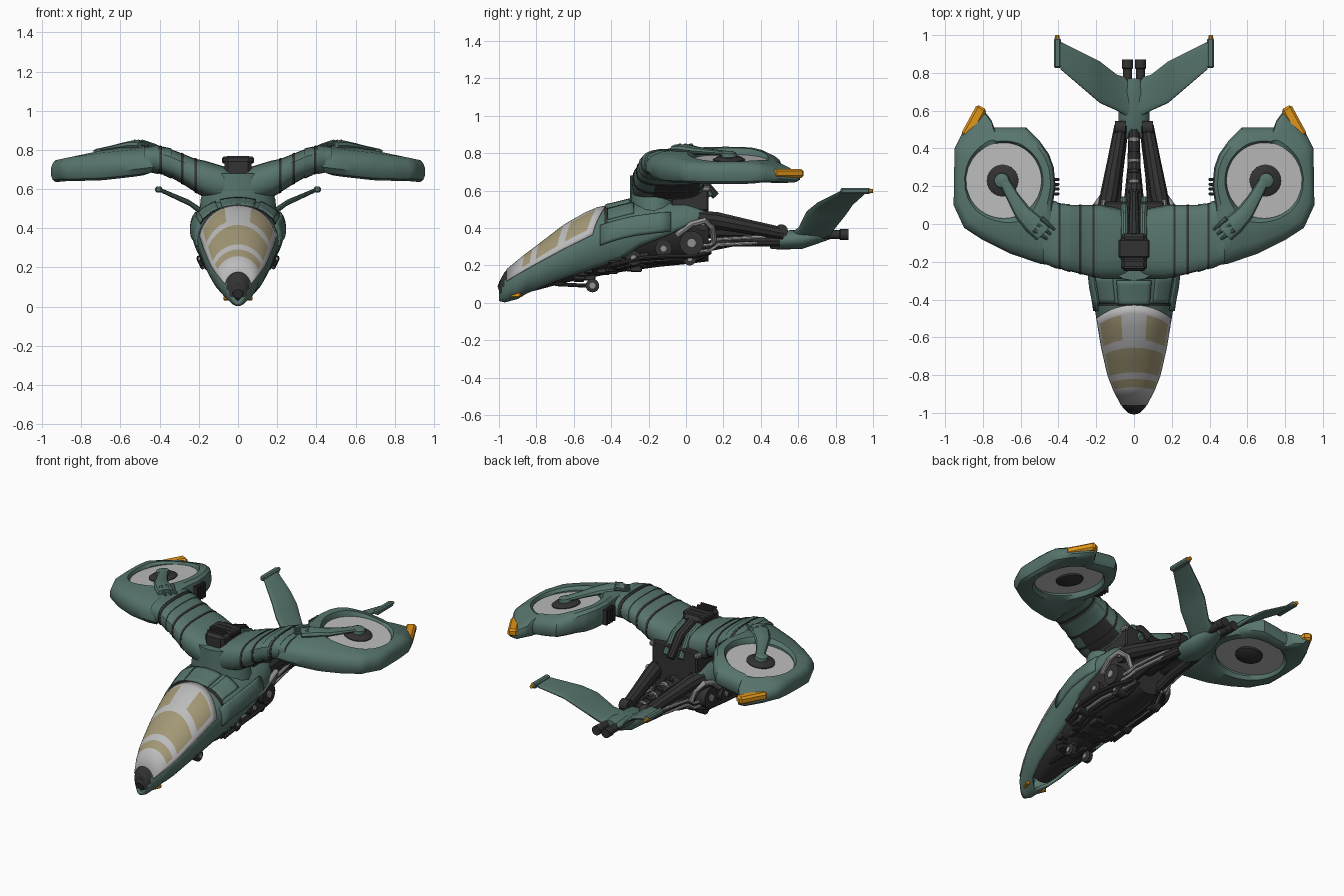
import bpy, bmesh, math, random
from mathutils import Vector

if "Cube" in bpy.data.objects:
    bpy.data.objects.remove(bpy.data.objects["Cube"])
random.seed(4)

def mat(name, r, g, b):
    m = bpy.data.materials.new(name)
    m.diffuse_color = (r, g, b, 1)
    m.use_nodes = True
    m.node_tree.nodes["Principled BSDF"].inputs["Base Color"].default_value = m.diffuse_color
    return m
GREEN = mat("hull green", .095, .175, .152)
DARK = mat("engine black", .032, .032, .033)
SILVER = mat("frame silver", .5, .5, .5)
GLASS = mat("tan glass", .36, .31, .18)
ORANGE = mat("lamp orange", .75, .3, .01)
GREY = mat("pipe grey", .28, .28, .28)

def finish(name, bm, mats, mirror=False, solid=0, angle=35):
    bmesh.ops.remove_doubles(bm, verts=bm.verts, dist=1e-5)
    bmesh.ops.recalc_face_normals(bm, faces=bm.faces)
    me = bpy.data.meshes.new(name)
    bm.to_mesh(me)
    bm.free()
    for m in mats:
        me.materials.append(m)
    for p in me.polygons:
        p.use_smooth = True
    me.set_sharp_from_angle(angle=math.radians(angle))
    ob = bpy.data.objects.new(name, me)
    bpy.context.collection.objects.link(ob)
    if mirror:
        ob.modifiers.new("mirror", 'MIRROR')
    if solid:
        s = ob.modifiers.new("thickness", 'SOLIDIFY')
        s.thickness, s.offset = solid, -1
    return ob

def loft(name, rings, mats, closed=True, caps=True, rule=None, loop=False, **kw):
    bm = bmesh.new()
    vs = [[bm.verts.new(p) for p in r] for r in rings]
    n, k = len(vs), len(vs[0])
    for i in range(n if loop else n - 1):
        for j in range(k if closed else k - 1):
            a, b, c, d = (i, j), (i, (j+1) % k), ((i+1) % n, (j+1) % k), ((i+1) % n, j)
            f = bm.faces.new([vs[p][q] for p, q in (a, b, c, d)])
            if rule:
                f.material_index = rule(i, j, f.calc_center_median())
    if caps and not loop:
        bm.faces.new(vs[0])
        bm.faces.new(vs[-1])
    return finish(name, bm, mats, **kw)

def tube(name, pts, r, m, n=10, flat=1, mirror=True):
    pts = [Vector(p) for p in pts]
    rs = r if isinstance(r, (list, tuple)) else [r] * len(pts)
    rings = []
    for i, p in enumerate(pts):
        t = (pts[min(i+1, len(pts)-1)] - pts[max(i-1, 0)]).normalized()
        side = t.cross(Vector((0, 0, 1)) if abs(t.z) < .9 else Vector((0, 1, 0))).normalized()
        up = side.cross(t)
        rings.append([p + rs[i] * (side * math.cos(a) + up * math.sin(a) * flat)
                      for a in (math.tau * j / n for j in range(n))])
    return loft(name, rings, [m], mirror=mirror)

def box(name, c, s, m, mirror=True, bevel=.008, rot=0):
    bm = bmesh.new()
    bmesh.ops.create_cube(bm, size=1)
    for v in bm.verts:
        x, y, z = v.co.x * s[0], v.co.y * s[1], v.co.z * s[2]
        v.co = (c[0] + x*math.cos(rot) - y*math.sin(rot), c[1] + x*math.sin(rot) + y*math.cos(rot), c[2] + z)
    if bevel:
        bmesh.ops.bevel(bm, geom=bm.edges[:], offset=bevel, segments=1, affect='EDGES')
    return finish(name, bm, [m], mirror=mirror)

def interp(tab, y):
    if y <= tab[0][0]:
        return tab[0][1:]
    for a, b in zip(tab, tab[1:]):
        if y <= b[0]:
            t = (y - a[0]) / (b[0] - a[0])
            return [p + (q - p) * t for p, q in zip(a[1:], b[1:])]
    return tab[-1][1:]

# Fuselage: y, half width, bottom, widest height, top; then the lower edge of the green shell
BODY = [(-1, .03, .01, .07, .11), (-.97, .06, .002, .09, .165), (-.9, .1, .02, .13, .225), (-.8, .14, .045, .18, .3),
        (-.65, .175, .085, .25, .415), (-.5, .2, .115, .32, .5), (-.4, .215, .135, .36, .52),
        (-.3, .235, .15, .39, .545), (-.15, .235, .17, .41, .565), (0, .22, .185, .42, .57), (.12, .17, .2, .44, .55)]
EDGE = [(-.92, .0), (-.85, .05), (-.7, .115), (-.5, .18), (-.35, .23), (-.25, .3), (-.1, .36), (0, .41), (.12, .46)]

def hull(y, deg, off=0):
    hw, zb, zm, zt = interp(BODY, y)
    s, c = math.sin(math.radians(deg)), math.cos(math.radians(deg))
    return ((hw + off) * c, y, zm + ((zt - zm if s > 0 else zm - zb) + off) * s)

def shell_ring(y, n=32):
    hw, zb, zm, zt = interp(BODY, y)
    e = interp(EDGE, y)[0]
    q = (zm - e) / (zm - zb if e < zm else zt - zm)
    a = -math.degrees(math.asin(max(-1, min(1, q))))
    return [hull(y, a + (180 - 2*a) * j / n) for j in range(n + 1)]
ys = [-1, -.985, -.97, -.96, -.95, -.94, -.9, -.85, -.8, -.72, -.65, -.57, -.5, -.4, -.35, -.3, -.25, -.15, -.1, 0, .06, .12]
loft("fuselage_shell", [shell_ring(y) for y in ys], [GREEN, DARK], closed=False, caps=False, solid=.02,
     rule=lambda i, j, c: int(c.y < -.99 + .35*(c.z - .05) and c.z > .055))
tube("nose_cap", [(0, -.985, .07), (0, -1, .065)], [.045, .025], DARK, mirror=False)
loft("belly", [[hull(y, 11.25 * j, -.022) for j in range(32)] for y in ys[7:]], [DARK])

# Cockpit canopy with window panes picked out by grid row and column
rows = [-.96, -.865, -.82, -.785, -.72, -.655, -.61, -.54, -.475, -.43]
def canopy_point(y, deg):
    return hull(y - .07 * math.cos(math.radians(deg))**2 * (y + .96) / .5, deg, .006)
def pane(i, j, c):
    return int(1 < j < 22 and (i in (1, 3, 4) or (i in (6, 7) and not 9 <= j <= 14)))
loft("canopy", [[canopy_point(y, 14 + 152 * j / 24) for j in range(25)] for y in rows], [SILVER, GLASS],
     closed=False, caps=False, rule=pane, solid=.008)

# Raised hull plates behind the canopy and along the shoulders
def plate(name, y0, y1, a0, a1, off, m=GREEN, mirror=True):
    loft(name, [[hull(y0 + (y1-y0)*i/6, a0 + (a1-a0)*j/8, off) for j in range(9)] for i in range(7)],
         [m], closed=False, caps=False, mirror=mirror, solid=.02)
plate("collar_plate_centre", -.43, -.3, 68, 112, .014, mirror=False)
plate("collar_plate_side", -.42, -.28, 34, 62, .01)
plate("shoulder_plate", -.46, -.08, -8, 26, .01)
plate("collar_seam", -.435, -.42, 15, 165, .006, DARK, mirror=False)

# Wing root and curved wing arm: x, front, back, height, thickness
WING = [(0, -.27, .04, .605, .18), (.07, -.29, .08, .62, .19), (.17, -.29, .1, .65, .19), (.22, -.28, .1, .67, .17),
        (.28, -.265, .1, .702, .155), (.34, -.25, .1, .73, .145), (.4, -.235, .11, .75, .14), (.48, -.21, .14, .755, .13)]
def foil(x, yf, yb, z, t, n=20, grow=0):
    ring = []
    for j in range(n):
        c, s = math.cos(math.tau*j/n), math.sin(math.tau*j/n)
        ring.append((x, (yf+yb)/2 + ((yb-yf)/2 + grow) * math.copysign(abs(c)**.7, c),
                     z + (t/2 + grow) * math.copysign(abs(s)**.7, s)))
    return ring
# the underside carries a dark vent
loft("wing_arm", [foil(*w) for w in WING], [GREEN, DARK], mirror=True,
     rule=lambda i, j, c: int(i in (2, 3) and 12 <= j <= 18 and -.15 < c.y < .06))
for x in (.215, .285, .395):
    loft("wing_seam", [foil(u, *interp(WING, u), grow=.003) for u in (x - .006, x + .006)], [DARK], mirror=True)
for x in (.34, .405):
    loft("wing_cuff", [foil(u, *interp(WING, u), grow=g) for u, g in ((x, .005), (x+.04, .002))], [GREEN], mirror=True)
loft("wing_pylon", [[(w*math.cos(a), -.17 + .13*math.sin(a), z) for a in (math.tau*j/16 for j in range(16))]
     for z, w in ((.46, .2), (.55, .19), (.68, .15))], [GREEN])
box("under_wing_block", (0, .02, .56), (.32, .2, .14), DARK, mirror=False)
box("under_wing_rail", (.16, .02, .61), (.03, .22, .03), GREY)

# Dark housing and spine on top
box("top_housing", (0, -.15, .69), (.14, .2, .14), DARK, mirror=False, bevel=.02)
box("top_housing_lid", (0, -.13, .748), (.165, .1, .035), DARK, mirror=False)
for k in range(4):
    box("top_rib", (0, -.23 + .035*k, .763), (.11, .012, .01), DARK, mirror=False, bevel=0)
tube("top_spine", [(0, -.06, .72), (0, .06, .68), (0, .16, .57)], [.032, .028, .022], DARK, mirror=False)
tube("spine_rail", [(.05, -.06, .715), (.05, .05, .68), (.055, .13, .57)], .02, GREEN)

# Fan pods: ring with a round hole, tilted down outwards
CX, CY, HOLE = .69, .23, .2
def mid(x, y):
    return .768 - .15*(x - .42) - .2*max(0, y - .4) - .15*max(0, -y)
def half(x, y):
    return .07 - .06*max(0, x - .7) - .12*max(0, y - .35)
OUT = [(.95, .4), (.955, .1), (.9, -.02), (.8, -.085), (.66, -.155), (.5, -.21), (.43, -.22), (.43, .1), (.415, .2),
       (.425, .3), (.45, .37), (.5, .44), (.57, .51), (.74, .51), (.755, .55), (.8, .61), (.835, .6), (.9, .5)]
rings = []
for (x0, y0), (x1, y1) in zip(OUT, OUT[1:] + OUT[:1]):
    for s in range(4):
        ox, oy = x0 + (x1-x0)*s/4, y0 + (y1-y0)*s/4
        a = math.atan2(oy - CY, ox - CX)
        hx, hy = CX + HOLE*math.cos(a), CY + HOLE*math.sin(a)
        ring = []
        for t, h in ((0, .7), (.12, 1), (.65, 1), (.9, .75), (1, .3), (1, -.3), (.9, -.75), (.65, -1), (.12, -1), (0, -.7)):
            x, y = hx + (ox-hx)*t, hy + (oy-hy)*t
            ring.append((x, y, mid(x, y) + h*half(x, y)))
        rings.append(ring)
loft("fan_pod", rings, [GREEN], loop=True, mirror=True)
# Woven fan grilles: dark lattice with pale cells, above and below
for side in (1, -1):
    radii = [.07, .1, .125, .15, .175, .203]
    bm = bmesh.new()
    g = [[bm.verts.new((CX + r*math.cos(a), CY + r*math.sin(a), mid(CX + r*math.cos(a), .2) + side*.036))
          for a in (math.tau*j/36 for j in range(36))] for r in radii]
    cells = [bm.faces.new((g[i][j], g[i+1][j], g[i+1][(j+1) % 36], g[i][(j+1) % 36]))
             for i in range(5) for j in range(36)]
    bmesh.ops.inset_individual(bm, faces=cells, thickness=.0028)
    for f in bm.faces:
        f.material_index = 1
    for f in cells:
        f.material_index = 0
    finish("fan_grille", bm, [SILVER, DARK], mirror=True)
def fan_axis(h):
    return (CX + .15*h, CY, mid(CX, CY) + h)
tube("fan_hub", [fan_axis(h) for h in (-.06, -.045, .04, .055)], [.045, .08, .085, .06], DARK, n=24)
tube("fan_hub_cap", [fan_axis(.05), fan_axis(.075), fan_axis(.082)], [.042, .038, .02], GREEN, n=20)
ARM = [(.69, .23), (.64, .14), (.59, .06), (.53, 0), (.48, -.05)]
tube("fan_arm", [(x, y, mid(x, y) + .07) for x, y in ARM], [.028, .034, .045, .055, .05], GREEN, flat=.5)
for k in range(3):
    tube("arm_finger", [(.53 - .02*k, -.03 + .03*k, .84), (.46 - .02*k, -.08 + .025*k, .823)], [.013, .007], GREEN)
for k in range(4):
    box("pod_clamp", (.425, .16 + .025*k, .755), (.06, .016, .1), DARK, bevel=.004)
box("pod_lamp", (.848, .54, .692), (.06, .18, .048), ORANGE, rot=.5, bevel=.012)

# Tail boom struts
tube("boom_strut", [(.15, .06, .45), (.13, .16, .44), (.1, .34, .405), (.07, .52, .37)], [.045, .048, .04, .034], DARK)
tube("boom_lower_strut", [(.1, .1, .3), (.09, .25, .33), (.06, .5, .33)], .03, DARK)
tube("boom_core", [(0, .05, .4), (0, .3, .38), (0, .5, .36)], [.06, .035, .03], DARK, mirror=False)
for k in range(6):
    tube("boom_ring", [(0, .16 + .055*k, .425 - .01*k), (0, .178 + .055*k, .422 - .01*k)], .03, GREY if k % 2 else DARK, mirror=False)
tube("boom_joint", [(.045, .51, .385), (.1, .51, .385)], .035, DARK, n=16)
for k in range(2):
    tube("boom_pipe", [(.16, 0, .27 + .03*k), (.15, .13, .28 + .03*k), (.13, .17, .31 + .03*k), (.1, .36, .32 + .03*k),
                       (.07, .46, .35)], .009, SILVER, n=8)

# Tail body, fins and exhausts
loft("tail_body", [[(w*math.cos(a), y, z + h*math.sin(a)) for a in (math.tau*j/20 for j in range(20))]
     for y, w, z, h in ((.45, .05, .325, .035), (.5, .085, .335, .05), (.62, .08, .34, .052), (.7, .065, .36, .045), (.77, .04, .37, .03))], [GREEN])
loft("tail_fin", [foil(*s) for s in ((.02, .56, .77, .36, .06), (.09, .6, .79, .395, .045), (.18, .64, .86, .48, .036),
     (.25, .7, .895, .53, .03), (.39, .82, .965, .592, .022))], [GREEN], mirror=True)
box("fin_tip", (.405, .905, .598), (.036, .16, .032), GREEN)
tube("fin_lamp", [(.408, .97, .598), (.406, 1, .598)], [.016, .01], ORANGE)
tube("exhaust", [(.034, .68, .365), (.034, .82, .365), (.034, .825, .365), (.034, .87, .365)], [.024, .024, .029, .029], DARK, n=16)

# Exposed engine: drums, pipes and fittings along the belly
for y, z, r, x in ((.03, .32, .065, .2), (.02, .235, .035, .16), (-.12, .29, .045, .2), (-.28, .24, .04, .195), (.09, .43, .045, .18)):
    tube("engine_drum", [(.1, y, z), (x, y, z)], r, DARK, n=18)
    tube("drum_hub", [(x, y, z), (x + .008, y, z)], r*.35, GREY, n=12)
for k in range(5):
    o = .024*k
    tube("engine_pipe", [(.18 - o, -.4, .2 - .25*o), (.2 - o, -.24, .24 - .3*o), (.2 - o, -.1, .25 - .3*o),
                         (.18 - o, .04, .25 - .3*o), (.12 - o*.5, .13, .27)], .011, (DARK, DARK, GREY)[k % 3], n=8)
for k in range(26):
    y = random.uniform(-.58, .08)
    x, _, z = hull(y, random.uniform(-80, -35), -.03)
    box("engine_fitting", (x, y, z), [random.uniform(.03, .07) for _ in range(3)], DARK, bevel=.006)
tube("elbow_pipe", [(.2, -.05, .36), (.21, .03, .42), (.2, .1, .44), (.17, .14, .4), (.14, .15, .33)], .017, GREY)

# Nose wheels and lamps
tube("wheel_arm", [(.05, -.7, .1), (.055, -.6, .095), (.06, -.5, .09)], .011, DARK)
tube("wheel", [(.045, -.5, .092), (.05, -.5, .092), (.075, -.5, .092), (.08, -.5, .092)], [.028, .036, .036, .028], DARK, n=20)
tube("wheel_cap", [(.04, -.5, .092), (.085, -.5, .092)], .016, GREY, n=14)
box("nose_lamp", (.055, -.91, .042), (.02, .06, .022), ORANGE, rot=-.4, bevel=.004)
